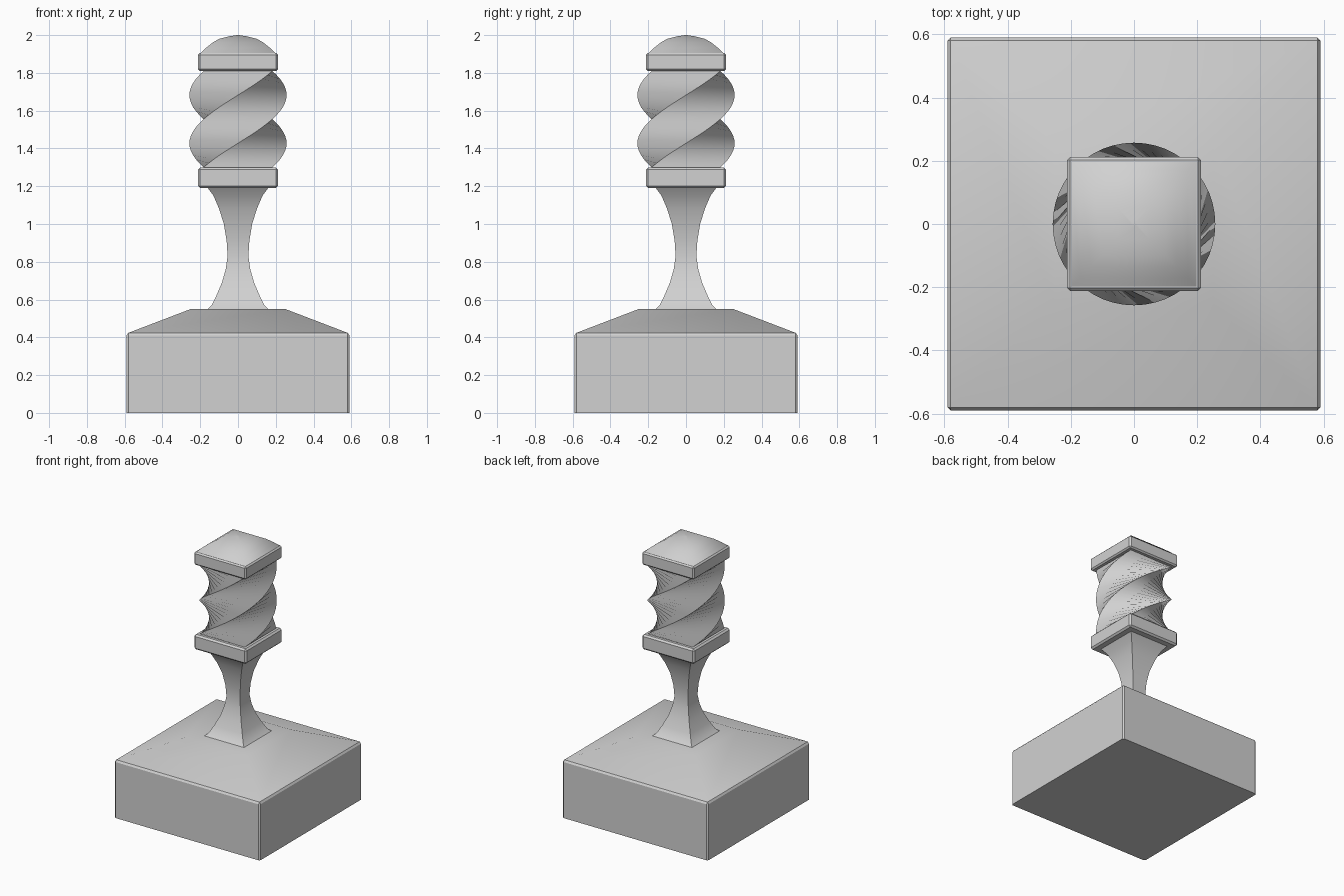
import bpy, bmesh
from math import sin, cos, pi, radians, sqrt

if "Cube" in bpy.data.objects:
    bpy.data.objects.remove(bpy.data.objects["Cube"], do_unlink=True)

# One plain grey material
grey = bpy.data.materials.new("plain grey")
grey.use_nodes = True
colour = (0.64, 0.64, 0.64, 1)
grey.diffuse_color = colour
shader = next(n for n in grey.node_tree.nodes if n.type == "BSDF_PRINCIPLED")
shader.inputs["Base Color"].default_value = colour


def square_loft(name, rings, bevel=0, smooth=30):
    """Join square rings given as (half width, height, turn) into a closed solid."""
    bm = bmesh.new()
    loops = []
    for half, z, *turn in rings:
        a = pi / 4 + (turn[0] if turn else 0)
        r = half * sqrt(2)
        loops.append([bm.verts.new((r * cos(a + k * pi / 2), r * sin(a + k * pi / 2), z))
                      for k in range(4)])
    for low, high in zip(loops, loops[1:]):
        for k in range(4):
            n = (k + 1) % 4
            bm.faces.new((low[k], low[n], high[n], high[k]))
    bm.faces.new(loops[0][::-1])
    bm.faces.new(loops[-1])
    bmesh.ops.remove_doubles(bm, verts=bm.verts, dist=1e-5)
    bmesh.ops.recalc_face_normals(bm, faces=bm.faces)
    if bevel:
        edges = [e for e in bm.edges if e.calc_face_angle(0) > radians(50)
                 and max(v.co.z for v in e.verts) > 0.001]
        bmesh.ops.bevel(bm, geom=edges, offset=bevel, segments=1,
                        affect="EDGES", clamp_overlap=True)
    mesh = bpy.data.meshes.new(name)
    bm.to_mesh(mesh)
    bm.free()
    mesh.materials.append(grey)
    ob = bpy.data.objects.new(name, mesh)
    bpy.context.collection.objects.link(ob)
    bpy.ops.object.select_all(action="DESELECT")
    ob.select_set(True)
    bpy.context.view_layer.objects.active = ob
    bpy.ops.object.shade_smooth_by_angle(angle=radians(smooth))
    return ob


# Plinth with a sloping top
square_loft("base", [(0.59, 0), (0.59, 0.42), (0.25, 0.55)], bevel=0.01)

# Waisted square neck
neck = [(0.16, 0.55), (0.14, 0.57), (0.115, 0.62), (0.085, 0.69), (0.065, 0.76),
        (0.055, 0.83), (0.06, 0.91), (0.075, 1.0), (0.1, 1.08), (0.13, 1.15), (0.16, 1.19)]
square_loft("neck", neck)

# Collar slabs below and above the twist
square_loft("lower_collar", [(0.212, 1.19), (0.212, 1.3)], bevel=0.012)
square_loft("upper_collar", [(0.212, 1.81), (0.212, 1.905)], bevel=0.01)

# Square shaft twisted half a turn
steps = 24
square_loft("twisted_shaft", [(0.182, 1.3 + 0.51 * i / steps, pi * i / steps)
                              for i in range(steps + 1)])

# Low domed cap
square_loft("domed_cap", [(0.203, 1.9), (0.17, 1.932), (0.135, 1.96), (0.1, 1.98),
                          (0.05, 1.993), (0.005, 2.0)], smooth=60)
